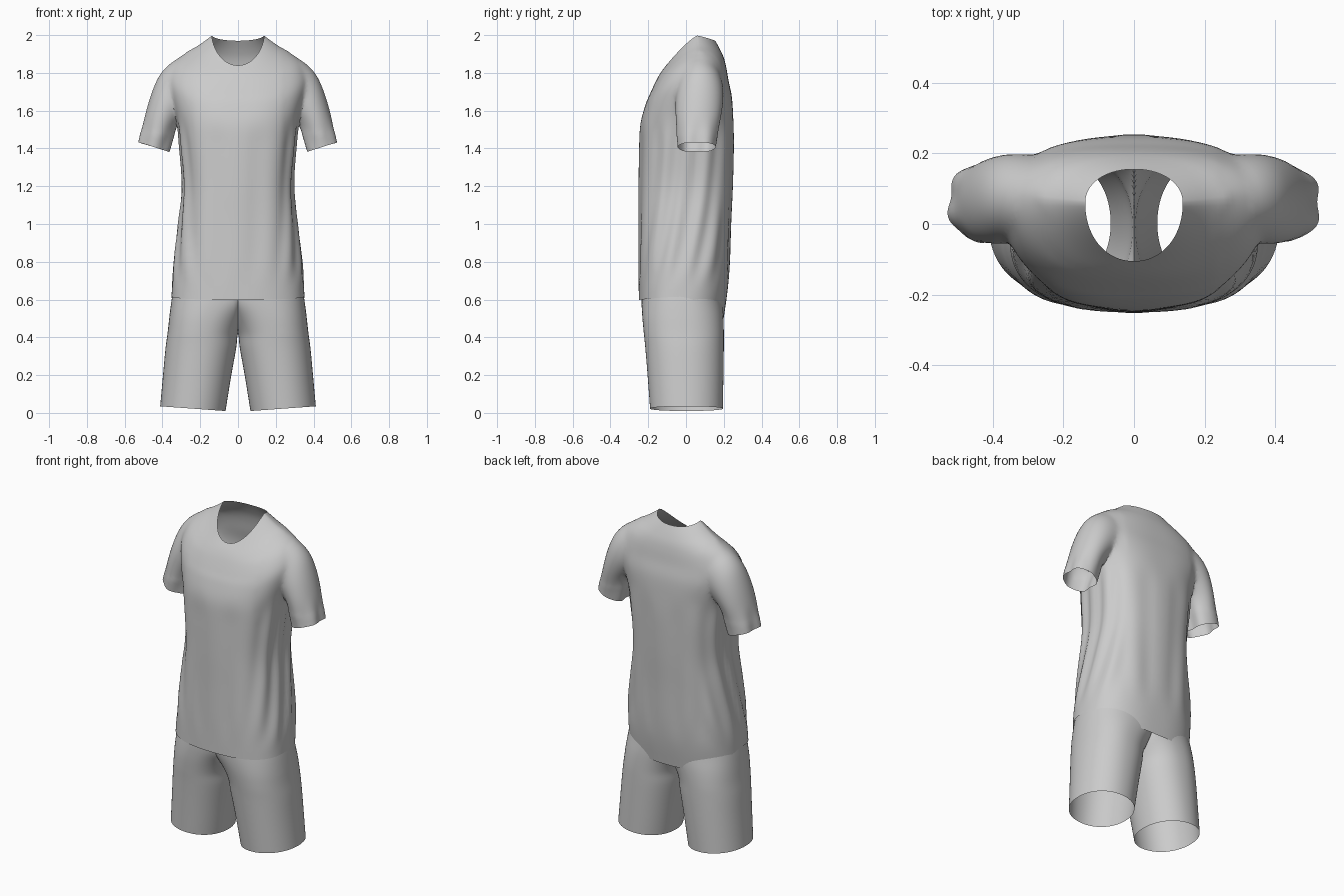
import bpy, bmesh, math
from mathutils import Vector, kdtree

if "Cube" in bpy.data.objects:
    bpy.data.objects.remove(bpy.data.objects["Cube"])


def spline(rows, steps):
    """Catmull-Rom interpolation of rows of numbers."""
    out = []
    for i in range(len(rows) - 1):
        p0, p1 = rows[max(i - 1, 0)], rows[i]
        p2, p3 = rows[i + 1], rows[min(i + 2, len(rows) - 1)]
        for s in range(steps):
            t = s / steps
            out.append([0.5 * (2 * b + (c - a) * t + (2 * a - 5 * b + 4 * c - d) * t * t
                               + (3 * b - a - 3 * c + d) * t ** 3)
                        for a, b, c, d in zip(p0, p1, p2, p3)])
    out.append(list(rows[-1]))
    return out


def spow(v, e):
    return math.copysign(abs(v) ** e, v)


def smooth01(v, a, b):
    t = min(max((v - a) / (b - a), 0), 1)
    return t * t * (3 - 2 * t)


def loft(bm, rings, caps=False):
    """Skin a list of closed rings; returns points belonging to the caps."""
    vs = [[bm.verts.new(p) for p in r] for r in rings]
    n = len(rings[0])
    for a, b in zip(vs, vs[1:]):
        for i in range(n):
            j = (i + 1) % n
            bm.faces.new((a[i], a[j], b[j], b[i]))
    if not caps:
        return []
    pts = []
    for r in (vs[0], vs[-1]):
        mid = sum((v.co for v in r), Vector()) / n
        c = bm.verts.new(mid)
        for i in range(n):
            bm.faces.new((r[i], r[(i + 1) % n], c))
        pts += [v.co.copy() for v in r] + [mid]
    return pts


def make_object(name, bm):
    me = bpy.data.meshes.new(name)
    bm.to_mesh(me)
    bm.free()
    ob = bpy.data.objects.new(name, me)
    bpy.context.collection.objects.link(ob)
    return ob


# Torso levels: z side, z front, z back, half width, y front, y back, y centre, exponent
TORSO = [
    (.615, .598, .505, .352, -.250, .200, -.03, 2.6),
    (.75, .74, .70, .343, -.250, .225, -.02, 2.6),
    (1.0, 1.0, 1.0, .312, -.248, .236, 0, 2.6),
    (1.2, 1.2, 1.2, .292, -.248, .245, .01, 2.6),
    (1.4, 1.4, 1.4, .305, -.245, .250, .02, 2.6),
    (1.55, 1.53, 1.55, .325, -.240, .250, .03, 2.6),
    (1.68, 1.63, 1.67, .360, -.215, .243, .06, 2.6),
    (1.78, 1.69, 1.76, .375, -.190, .225, .07, 2.5),
    (1.86, 1.745, 1.83, .340, -.165, .213, .07, 2.4),
    (1.905, 1.78, 1.88, .280, -.147, .200, .07, 2.3),
    (1.945, 1.81, 1.925, .210, -.128, .180, .065, 2.2),
    (1.997, 1.84, 1.97, .138, -.105, .155, .06, 2.1),
]


def torso_ring(row, n=112):
    zs, zf, zb, hw, yf, yb, yc, e = row
    ring = []
    for i in range(n):
        a = 2 * math.pi * i / n
        c, s = spow(math.cos(a), 2 / e), spow(math.sin(a), 2 / e)
        y = yc + (s * (yb - yc) if s > 0 else s * (yc - yf))
        w = abs(math.sin(a)) ** 1.2
        ring.append(Vector((hw * c, y, zs + ((zb if s > 0 else zf) - zs) * w)))
    return ring


# Sleeve levels: outer x, outer z, inner x, inner z, y half depth, y centre
SLEEVE = [
    (.525, 1.432, .365, 1.382, .108, .057),
    (.507, 1.52, .345, 1.45, .115, .060),
    (.485, 1.61, .320, 1.52, .122, .065),
    (.454, 1.71, .280, 1.57, .128, .070),
    (.412, 1.80, .230, 1.61, .125, .075),
    (.345, 1.862, .18, 1.66, .112, .075),
    (.27, 1.87, .14, 1.70, .08, .075),
]


def sleeve_ring(row, side, n=48):
    ox, oz, ix, iz, d, yc = row
    ring = []
    for i in range(n):
        a = 2 * math.pi * (i + .5) / n
        t = .5 + .5 * math.cos(a)
        ring.append(Vector((side * (ix + (ox - ix) * t), yc + d * math.sin(a), iz + (oz - iz) * t)))
    return ring


# Shirt body and sleeves joined as closed solids
bm = bmesh.new()
cap_pts = loft(bm, [torso_ring(r) for r in spline(TORSO, 5)], True)
bmesh.ops.recalc_face_normals(bm, faces=bm.faces)
solid = make_object("shirt_solid", bm)
bm = bmesh.new()
for side in (1, -1):
    cap_pts += loft(bm, [sleeve_ring(r, side) for r in spline(SLEEVE, 5)], True)
bmesh.ops.recalc_face_normals(bm, faces=bm.faces)
sleeves = make_object("sleeve_solid", bm)
mod = solid.modifiers.new("join", 'BOOLEAN')
mod.operation, mod.solver, mod.object = 'UNION', 'EXACT', sleeves
deps = bpy.context.evaluated_depsgraph_get()
joined = bpy.data.meshes.new_from_object(solid.evaluated_get(deps))
bm = bmesh.new()
bm.from_mesh(joined)
for ob in (solid, sleeves):
    bpy.data.objects.remove(ob)

# Open the neck, hem and cuffs
kd = kdtree.KDTree(len(cap_pts))
for i, p in enumerate(cap_pts):
    kd.insert(p, i)
kd.balance()
on_cap = {v for v in bm.verts if kd.find(v.co)[2] < 2e-4}
bmesh.ops.delete(bm, geom=[f for f in bm.faces if all(v in on_cap for v in f.verts)],
                 context='FACES')

# Blend the armhole seams
blend = [v for v in bm.verts if abs(v.co.x) > .24 and 1.48 < v.co.z < 1.91 and not v.is_boundary]
for _ in range(10):
    bmesh.ops.smooth_vert(bm, verts=blend, factor=.5, use_axis_x=True, use_axis_y=True,
                          use_axis_z=True)

# Cloth folds on the flanks, front and back
bm.normal_update()
moves = []
for v in bm.verts:
    x, y, z = v.co
    drop = smooth01(z, .64, .85) * (1 - smooth01(z, 1.4, 1.6))
    flank = smooth01(abs(x), .2, .29)
    f = flank * .007 * math.sin(58 * y + 9 * (z - 1.6) ** 2 + (1 if x > 0 else 0))
    f += (1 - flank) * .0035 * math.sin(38 * abs(x) * (1.35 - .35 * z) + 1.2)
    moves.append(v.normal * f * drop)
for v, m in zip(bm.verts, moves):
    v.co += m
shirt = make_object("shirt", bm)

# Shorts leg levels: z outer, z inner, x centre, half width, y front, y back, exponent
LEG = [
    (.035, .010, .239, .173, -.190, .195, 2.1),
    (.20, .19, .217, .180, -.203, .198, 2.15),
    (.34, .34, .197, .187, -.215, .200, 2.2),
    (.43, .43, .184, .188, -.224, .200, 2.25),
    (.52, .52, .150, .212, -.232, .198, 2.3),
    (.62, .62, .080, .268, -.236, .193, 2.4),
    (.74, .74, 0, .325, -.232, .195, 2.5),
    (.90, .90, 0, .290, -.222, .195, 2.5),
]


def leg_ring(row, n=64):
    zo, zi, cx, hw, yf, yb, e = row
    yc, d = (yf + yb) / 2, (yb - yf) / 2
    ring = []
    for i in range(n):
        a = 2 * math.pi * i / n
        c = spow(math.cos(a), 2 / e)
        ring.append((max(cx + hw * c, 0), yc + d * spow(math.sin(a), 2 / e),
                     zi + (zo - zi) * (.5 + .5 * c)))
    return ring


# Shorts: one leg, opened at the centre above the crotch, then mirrored
bm = bmesh.new()
loft(bm, [leg_ring(r) for r in spline(LEG, 5)])
bmesh.ops.delete(bm, geom=[f for f in bm.faces if all(v.co.x < 1e-5 for v in f.verts)],
                 context='FACES')
bmesh.ops.mirror(bm, geom=bm.verts[:] + bm.edges[:] + bm.faces[:], axis='X', merge_dist=1e-4)
bmesh.ops.remove_doubles(bm, verts=bm.verts, dist=1e-4)
bmesh.ops.recalc_face_normals(bm, faces=bm.faces)
shorts = make_object("shorts", bm)

for ob in (shirt, shorts):
    ob.data.shade_smooth()
    ob.data.set_sharp_from_angle(angle=math.radians(50))
